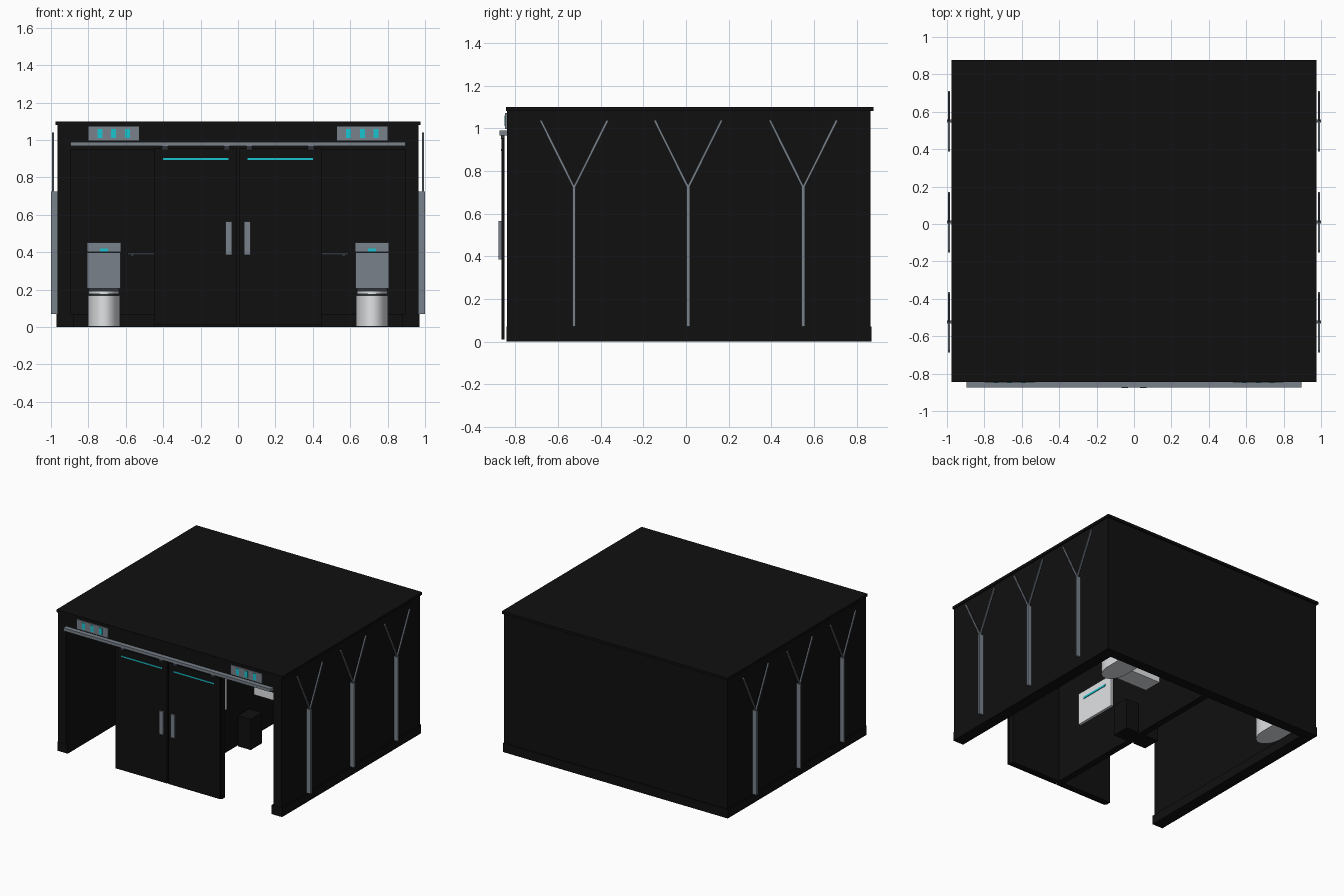
import bpy, bmesh, math
from mathutils import Vector

cube = bpy.data.objects.get("Cube")
if cube:
    bpy.data.objects.remove(cube, do_unlink=True)


def material(name, rgb):
    m = bpy.data.materials.new(name)
    m.use_nodes = True
    m.diffuse_color = (*rgb, 1)
    m.node_tree.nodes["Principled BSDF"].inputs["Base Color"].default_value = (*rgb, 1)
    return m


black = material("black panel", (0.005, 0.005, 0.005))
grey = material("steel grey", (0.19, 0.22, 0.26))
dark = material("dark grey", (0.03, 0.033, 0.04))
white = material("white ceramic", (0.75, 0.77, 0.79))
cyan = material("cyan light", (0.01, 0.55, 0.62))


def finish(name, bm, mat):
    bmesh.ops.recalc_face_normals(bm, faces=bm.faces)
    mesh = bpy.data.meshes.new(name)
    bm.to_mesh(mesh)
    bm.free()
    mesh.materials.append(mat)
    obj = bpy.data.objects.new(name, mesh)
    bpy.context.collection.objects.link(obj)
    return obj


def box(name, xs, ys, zs, mat):
    """Box between the given limits on each axis."""
    bm = bmesh.new()
    bmesh.ops.create_cube(bm, size=1)
    for v in bm.verts:
        v.co = Vector(lo + (c + 0.5) * (hi - lo) for c, (lo, hi) in zip(v.co, (xs, ys, zs)))
    return finish(name, bm, mat)


def pair(name, xs, ys, zs, mat):
    """Box on the left side and its mirror on the right."""
    box("left_" + name, xs, ys, zs, mat)
    box("right_" + name, (-xs[1], -xs[0]), ys, zs, mat)


def bar(name, a, b, width, mat):
    """Square bar between two points."""
    a, b = Vector(a), Vector(b)
    h = width / 2
    obj = box(name, (-h, h), (-h, h), (0, (b - a).length), mat)
    obj.location = a
    obj.rotation_euler = (b - a).to_track_quat('Z', 'Y').to_euler()
    return obj


def bowl(name, cx, half, front, back, zs, mat):
    """Upright D-shaped solid, rounded towards the front."""
    steps = 24
    depth = 0.14
    outline = [(cx + half, back), (cx - half, back)]
    for i in range(steps + 1):
        t = math.pi * (1 + i / steps)
        outline.append((cx + half * math.cos(t), front + depth + depth * math.sin(t)))
    bm = bmesh.new()
    face = bm.faces.new([bm.verts.new((x, y, zs[0])) for x, y in outline])
    top = bmesh.ops.extrude_face_region(bm, geom=[face])["geom"]
    verts = [g for g in top if isinstance(g, bmesh.types.BMVert)]
    bmesh.ops.translate(bm, verts=verts, vec=(0, 0, zs[1] - zs[0]))
    obj = finish(name, bm, mat)
    bpy.ops.object.select_all(action='DESELECT')
    obj.select_set(True)
    bpy.context.view_layer.objects.active = obj
    bpy.ops.object.shade_smooth_by_angle(angle=math.radians(30))


# Shell: roof, walls, baseboards, lintel and partition
box("roof", (-0.975, 0.975), (-0.845, 0.878), (1.08, 1.10), black)
pair("side_wall", (0.895, 0.965), (-0.84, 0.865), (0, 1.08), black)
box("back_wall", (-0.9, 0.9), (0.80, 0.865), (0, 1.08), black)
pair("side_baseboard", (0.88, 0.97), (-0.842, 0.87), (0, 0.07), black)
box("back_baseboard", (-0.97, 0.97), (0.79, 0.87), (0, 0.07), black)
box("front_lintel", (-0.9, 0.9), (-0.84, -0.79), (0.95, 1.08), black)
box("front_wall", (-0.45, 0.45), (-0.84, -0.80), (0, 0.95), black)
box("partition", (-0.025, 0.025), (-0.80, 0.80), (0, 1.08), black)

# Sliding doors with handles, light strips and hangers
pair("door", (0.005, 0.45), (-0.865, -0.85), (0.01, 0.955), black)
pair("door_handle", (0.033, 0.068), (-0.878, -0.865), (0.385, 0.565), grey)
pair("door_light", (0.05, 0.40), (-0.868, -0.865), (0.893, 0.903), cyan)
for x in (0.06, 0.39):
    pair("door_hanger", (x - 0.015, x + 0.015), (-0.868, -0.85), (0.95, 0.972), dark)
box("door_rail", (-0.895, 0.895), (-0.875, -0.84), (0.967, 0.99), grey)

# Wall signs above the openings
pair("sign", (0.53, 0.80), (-0.848, -0.84), (0.997, 1.072), grey)
for x in (0.59, 0.665, 0.738):
    pair("sign_light", (x - 0.013, x + 0.013), (-0.851, -0.848), (1.01, 1.06), cyan)

# Forked supports on the side walls
for side in (-1, 1):
    for i, y in enumerate((-0.525, 0.01, 0.55)):
        xs = sorted((side * 0.965, side * 1.0))
        box(f"support_post_{i}", xs, (y - 0.008, y + 0.008), (0.07, 0.725), grey)
        for fork in (-1, 1):
            bar(f"support_branch_{i}", (side * 0.988, y, 0.722),
                (side * 0.988, y + fork * 0.157, 1.038), 0.011, grey)

# Toilets
for side in (-1, 1):
    x = side * 0.717
    bowl("toilet_bowl", x, 0.086, 0.53, 0.80, (0.002, 0.17), white)
    bowl("toilet_seam", x, 0.075, 0.54, 0.80, (0.17, 0.176), dark)
    bowl("toilet_lid", x, 0.082, 0.533, 0.78, (0.176, 0.192), white)
    box("toilet_base", (x - 0.08, x + 0.08), (0.72, 0.80), (0.17, 0.205), dark)
    box("toilet_tank", (x - 0.09, x + 0.09), (0.71, 0.80), (0.205, 0.398), grey)
    box("tank_lid", (x - 0.091, x + 0.091), (0.708, 0.80), (0.401, 0.452), grey)
    box("flush_button", (x - 0.021, x + 0.021), (0.704, 0.708), (0.405, 0.419), cyan)

# Basins, mirrors, bins and shelves
pair("basin", (0.025, 0.36), (0.16, 0.31), (0.32, 0.385), white)
pair("mirror", (0.025, 0.045), (-0.56, -0.20), (0.35, 0.60), white)
pair("mirror_light", (0.045, 0.05), (-0.50, -0.26), (0.535, 0.55), cyan)
pair("bin", (0.035, 0.145), (-0.05, 0.09), (0, 0.24), black)
pair("shelf", (0.40, 0.59), (0.45, 0.55), (0.386, 0.398), dark)
pair("shelf_bracket", (0.555, 0.575), (0.45, 0.47), (0.376, 0.386), dark)
